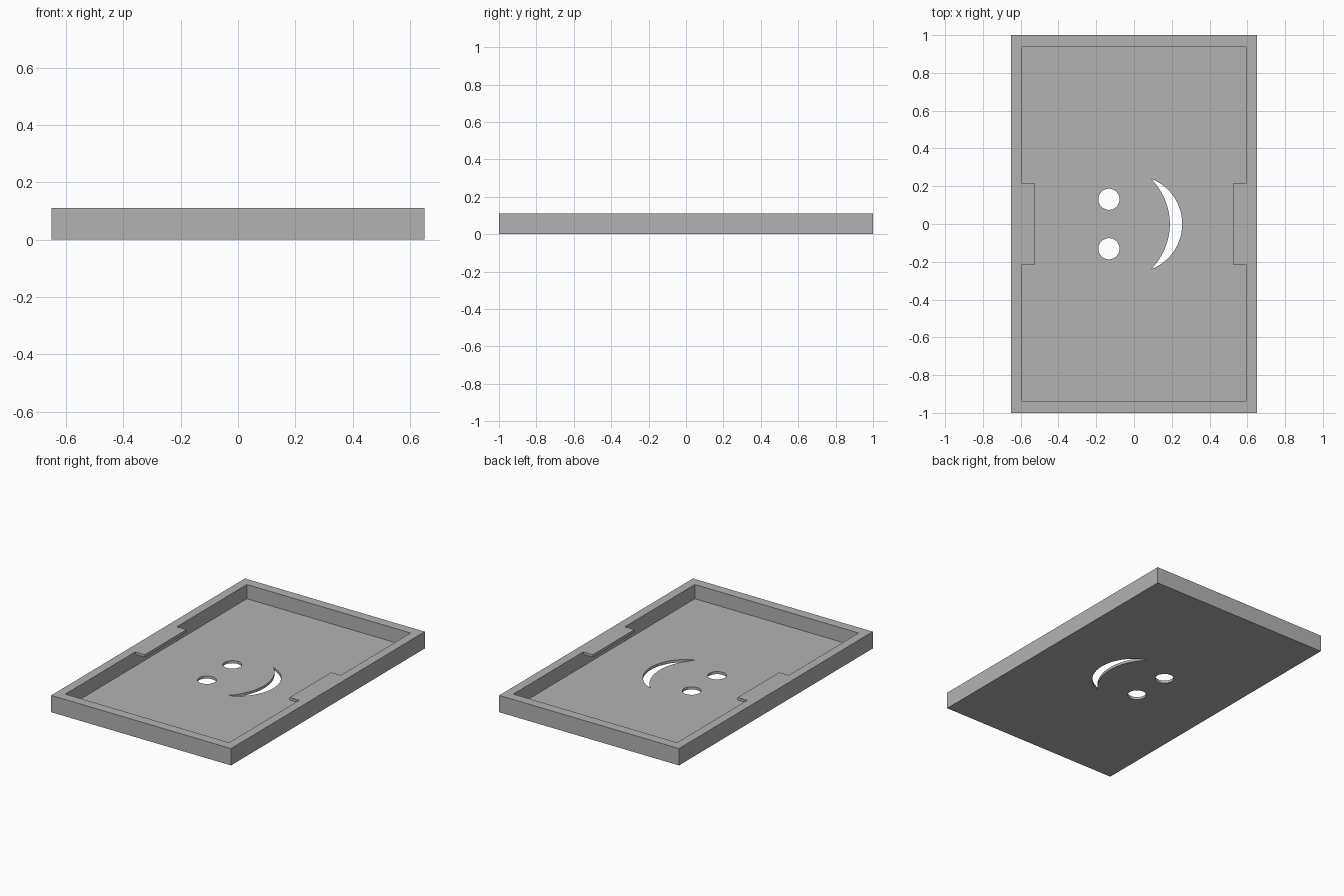
import bpy, bmesh, math

if "Cube" in bpy.data.objects:
    bpy.data.objects.remove(bpy.data.objects["Cube"])

W, L, H = 0.65, 1.0, 0.11        # half width, half length, height
FLOOR, LIP = 0.017, 0.018        # floor and lip thickness
PX, PY = 0.592, 0.937            # pocket half sizes
TX, TY = 0.523, 0.215            # lip tab edge and half length

grey = bpy.data.materials.new("grey plastic")
grey.diffuse_color = (0.45, 0.45, 0.45, 1)
grey.use_nodes = True
grey.node_tree.nodes["Principled BSDF"].inputs["Base Color"].default_value = grey.diffuse_color


def prism(name, outline, z0, z1):
    """Extrude a counter-clockwise outline from z0 to z1."""
    bm = bmesh.new()
    face = bm.faces.new([bm.verts.new((x, y, z0)) for x, y in outline])
    ext = bmesh.ops.extrude_face_region(bm, geom=[face], use_keep_orig=True)
    for v in ext["geom"]:
        if isinstance(v, bmesh.types.BMVert):
            v.co.z = z1
    bmesh.ops.recalc_face_normals(bm, faces=bm.faces)
    mesh = bpy.data.meshes.new(name)
    bm.to_mesh(mesh)
    bm.free()
    mesh.materials.append(grey)
    obj = bpy.data.objects.new(name, mesh)
    bpy.context.collection.objects.link(obj)
    return obj


def arc(cx, cy, r, a0, a1, n):
    return [(cx + r * math.cos(a0 + (a1 - a0) * i / n),
             cy + r * math.sin(a0 + (a1 - a0) * i / n)) for i in range(n + 1)]


def rect(x, y):
    return [(-x, -y), (x, -y), (x, y), (-x, y)]


# Solid tray block
tray = prism("tray", rect(W, L), 0, H)

# Pocket opening, notched by the two lip tabs
right = [(PX, -PY), (PX, -TY), (TX, -TY), (TX, TY), (PX, TY), (PX, PY)]
opening = right + [(-x, -y) for x, y in right]
cutters = [prism("opening_cutter", opening, FLOOR, H + 0.1),
           # Undercut below the lips
           prism("undercut_cutter", rect(PX, PY), FLOOR, H - LIP)]

# Two round holes
for y in (-0.131, 0.131):
    cutters.append(prism("round_hole_cutter",
                         arc(-0.133, y, 0.056, 0, math.tau, 48)[:-1], -0.1, 0.06))

# Crescent hole between two arcs that meet at the tips
tip_x, tip_y, inner_cx = 0.09, 0.239, -0.146
a = math.atan2(tip_y, tip_x)
b = math.atan2(tip_y, tip_x - inner_cx)
crescent = (arc(0, 0, math.hypot(tip_x, tip_y), -a, a, 40)
            + arc(inner_cx, 0, math.hypot(tip_x - inner_cx, tip_y), b, -b, 40)[1:-1])
cutters.append(prism("crescent_cutter", crescent, -0.1, 0.06))

# Cut everything out of the block
for c in cutters:
    mod = tray.modifiers.new(c.name, "BOOLEAN")
    mod.operation, mod.solver, mod.object = "DIFFERENCE", "EXACT", c
bpy.context.view_layer.update()
dg = bpy.context.evaluated_depsgraph_get()
result = bpy.data.meshes.new_from_object(tray.evaluated_get(dg))
tray.modifiers.clear()
tray.data = result
for c in cutters:
    bpy.data.objects.remove(c)

# Smooth hole walls, sharp edges elsewhere
bpy.context.view_layer.objects.active = tray
tray.select_set(True)
bpy.ops.object.shade_smooth_by_angle(angle=math.radians(30))
